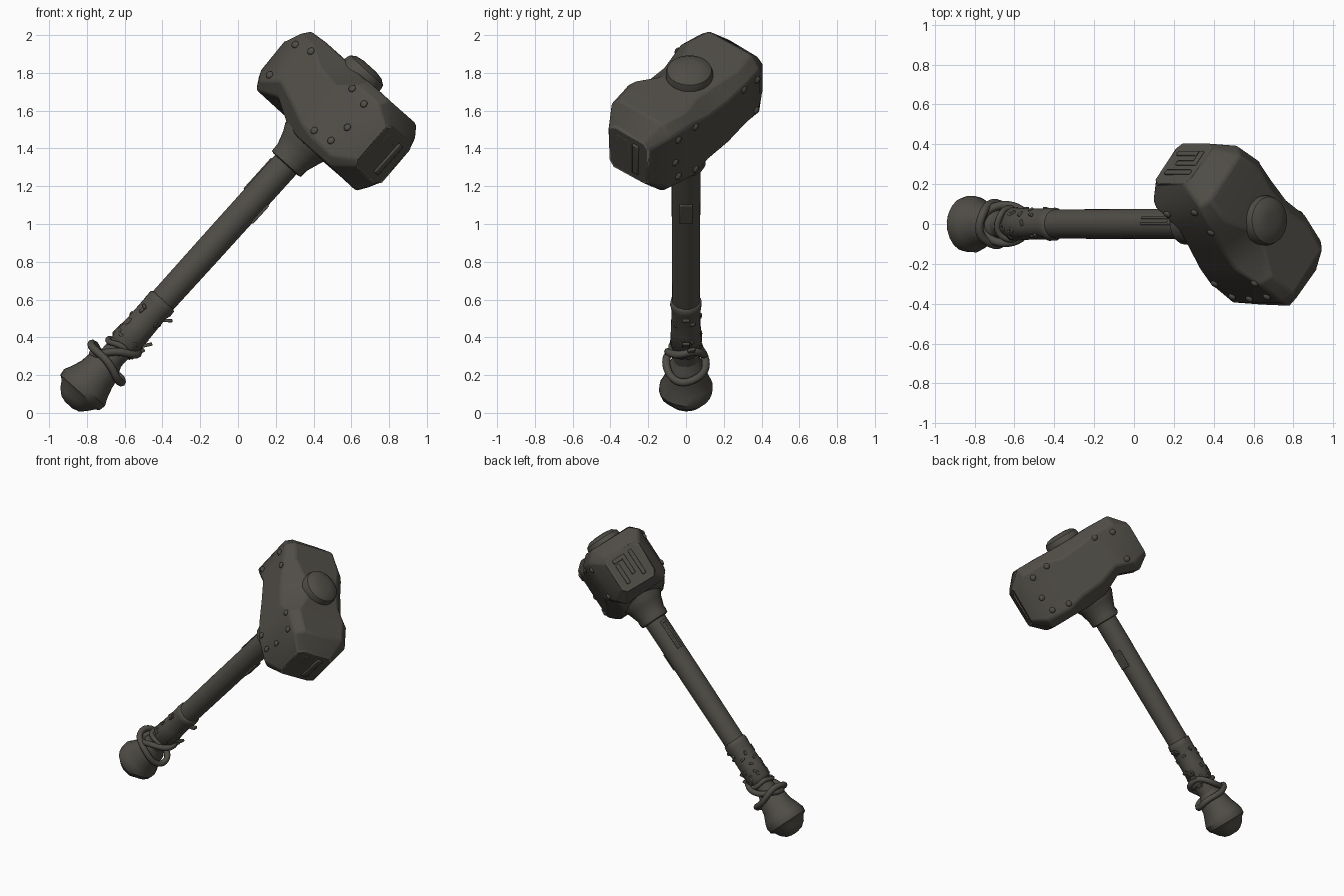
import bpy, bmesh, math, random
from mathutils import Matrix, Vector

random.seed(4)
cube = bpy.data.objects.get("Cube")
if cube:
    bpy.data.objects.remove(cube, do_unlink=True)

# One dark worn metal colour
COLOUR = (0.08, 0.074, 0.062, 1)
iron = bpy.data.materials.new("dark_iron")
iron.use_nodes = True
iron.diffuse_color = COLOUR
iron.node_tree.nodes["Principled BSDF"].inputs["Base Color"].default_value = COLOUR

# Tool frame: local x runs along the head, local z runs up the handle
ACROSS = math.radians(41)        # local angle of the handle's lower side
up = Vector((0.67, 0, 0.742)).normalized()
across = Vector((0.742, 0, -0.67)).normalized()
side = Vector((0, 1, 0))
along = across * math.cos(ACROSS) - side * math.sin(ACROSS)
depth = across * math.sin(ACROSS) + side * math.cos(ACROSS)
FRAME = Matrix((along, depth, up)).transposed().to_4x4()
FRAME.translation = (0.511, 0, 1.6)


def finish(name, bm, bevel=0, angle=35):
    """Turn a bmesh into a smooth-shaded object in the tool frame."""
    bmesh.ops.recalc_face_normals(bm, faces=bm.faces)
    mesh = bpy.data.meshes.new(name)
    bm.to_mesh(mesh)
    bm.free()
    obj = bpy.data.objects.new(name, mesh)
    bpy.context.collection.objects.link(obj)
    obj.matrix_world = FRAME
    mesh.materials.append(iron)
    if bevel:
        mod = obj.modifiers.new("worn_edges", "BEVEL")
        mod.width, mod.segments = bevel, 2
    bpy.ops.object.select_all(action="DESELECT")
    obj.select_set(True)
    bpy.context.view_layer.objects.active = obj
    bpy.ops.object.shade_smooth_by_angle(angle=math.radians(angle))
    return obj


def loft(bm, rings):
    """Skin a list of equal point rings and cap both ends."""
    loops = [[bm.verts.new(p) for p in ring] for ring in rings]
    n = len(loops[0])
    for a, b in zip(loops, loops[1:]):
        for i in range(n):
            bm.faces.new((a[i], a[(i + 1) % n], b[(i + 1) % n], b[i]))
    return [bm.faces.new(loops[0][::-1]), bm.faces.new(loops[-1])]


def lathe(name, profile, sides=32, wobble=0.0, angle=35, shift=(0, 0)):
    """Spin (height, radius) pairs round the handle axis."""
    bm = bmesh.new()
    rings = []
    for z, r in profile:
        ring = []
        for i in range(sides):
            a = math.tau * i / sides
            k = r + random.uniform(-wobble, wobble)
            ring.append((shift[0] + k * math.cos(a), shift[1] + k * math.sin(a), z))
        rings.append(ring)
    loft(bm, rings)
    return finish(name, bm, angle=angle)


def block(bm, centre, size, turn=Matrix()):
    m = Matrix.Translation(centre) @ turn @ Matrix.Diagonal((*size, 1))
    bmesh.ops.create_cube(bm, size=1, matrix=m)


# Head: chamfered block, hollowed at the front edges, with a chipped lower edge
def section(x, half, top, low, back, front_top, front_low):
    pts = [(half, back - low), (half, top - back), (half - back, top), (front_top - half, top),
           (-half, top - front_top), (-half, front_low - low), (front_low - half, -low),
           (half - back, -low)]
    j = 0.005
    return [(x + random.uniform(-j, j), y + random.uniform(-j, j), z + random.uniform(-j, j))
            for y, z in pts]


bm = bmesh.new()
ends = loft(bm, [section(*s) for s in (
    (-0.462, 0.135, 0.13, 0.14, 0.035, 0.035, 0.035),
    (-0.365, 0.205, 0.23, 0.195, 0.06, 0.05, 0.045),
    (-0.22, 0.235, 0.24, 0.15, 0.06, 0.06, 0.08),
    (-0.08, 0.23, 0.235, 0.22, 0.085, 0.12, 0.11),
    (0.08, 0.23, 0.235, 0.24, 0.085, 0.13, 0.07),
    (0.2, 0.235, 0.24, 0.24, 0.06, 0.055, 0.055),
    (0.365, 0.205, 0.235, 0.235, 0.06, 0.05, 0.05),
    (0.462, 0.135, 0.145, 0.145, 0.035, 0.035, 0.035))])
bmesh.ops.inset_individual(bm, faces=ends, thickness=0.02, depth=-0.014)
finish("hammer_head", bm, bevel=0.012)

# Raised bars within the sunken striking faces
bm = bmesh.new()
block(bm, (0.458, 0.05, 0), (0.03, 0.04, 0.2))
block(bm, (0.453, -0.04, 0), (0.02, 0.09, 0.2))
for y, z, w, h in ((-0.06, 0, 0.028, 0.19), (0.0, 0.02, 0.028, 0.15),
                   (0.065, -0.02, 0.028, 0.15), (0.035, 0.08, 0.09, 0.03)):
    block(bm, (-0.457, y, z), (0.03, w, h))
finish("face_bars", bm, bevel=0.006)

# Rivets along both broad sides
bm = bmesh.new()
for sy in (-1, 1):
    for x, z in ((-0.33, 0.12), (-0.32, -0.09), (-0.2, 0.15), (0.19, 0.15), (0.31, 0.13),
                 (0.33, -0.02), (0.31, -0.13), (0.19, -0.15)):
        skin = 0.233 - 0.18 * max(0, abs(x) - 0.22)
        m = Matrix.Translation((x, sy * skin, z)) @ Matrix.Diagonal((1, 0.6, 1, 1))
        bmesh.ops.create_icosphere(bm, subdivisions=2, radius=0.021, matrix=m)
finish("rivets", bm)

# Domed cap on top, collar below
lathe("top_cap", [(0.18, 0.125), (0.25, 0.125), (0.272, 0.118), (0.292, 0.09), (0.3, 0.045)],
      shift=(-0.025, 0.002))
lathe("collar", [(-0.385, 0.085), (-0.38, 0.102), (-0.355, 0.106), (-0.33, 0.104),
                 (-0.26, 0.128), (-0.22, 0.15), (-0.12, 0.16)], sides=16, wobble=0.003)

# Handle, leather sleeve and its rim
lathe("handle", [(-1.9, 0.068), (-1.5, 0.072), (-1.0, 0.075), (-0.2, 0.077)])
lathe("sleeve", [(-1.68, 0.07), (-1.66, 0.084), (-1.55, 0.08), (-1.42, 0.078), (-1.39, 0.084),
                 (-1.36, 0.082), (-1.35, 0.07)], sides=20, wobble=0.003, angle=50)

# Pommel with flared rim and rounded end
lathe("pommel", [(-2.1, 0.025), (-2.09, 0.06), (-2.06, 0.095), (-2.025, 0.118), (-2.01, 0.138),
                 (-1.975, 0.144), (-1.94, 0.132), (-1.88, 0.108), (-1.83, 0.1), (-1.80, 0.085),
                 (-1.76, 0.068)], sides=20, wobble=0.003)


# Crossed cord loops round the neck of the pommel
def cord(name, z, rx, ry, tilt, thick=0.021, n=36, m=8):
    turn = (Matrix.Translation((0, 0, z)) @ Matrix.Rotation(ACROSS, 4, "Z")
            @ Matrix.Rotation(math.radians(tilt), 4, "Y"))
    bm = bmesh.new()
    rings = []
    for i in range(n):
        a = math.tau * i / n
        out = Vector((math.cos(a), math.sin(a), 0))
        mid = Vector((rx * out.x, ry * out.y, 0.008 * math.sin(3 * a)))
        rings.append([bm.verts.new(turn @ (mid + out * thick * math.cos(b)
                      + Vector((0, 0, thick * math.sin(b)))))
                      for b in (math.tau * k / m for k in range(m))])
    for i in range(n):
        p, q = rings[i], rings[(i + 1) % n]
        for k in range(m):
            bm.faces.new((p[k], p[(k + 1) % m], q[(k + 1) % m], q[k]))
    finish(name, bm, angle=60)


cord("cord_lower", -1.8, 0.13, 0.105, 10)
cord("cord_upper", -1.73, 0.12, 0.095, -42)
cord("cord_binding", -1.69, 0.078, 0.078, -8, 0.016)

# Torn scraps on the sleeve and loose cord ends
bm = bmesh.new()


def on_handle(angle, z, r):
    return Matrix.Translation((0, 0, z)) @ Matrix.Rotation(angle, 4, "Z") @ Matrix.Translation((r, 0, 0))


for i in range(26):
    spot = on_handle(random.uniform(0, math.tau), random.uniform(-1.67, -1.42), 0.078)
    roll = Matrix.Rotation(random.uniform(0, 3), 4, "X")
    block(bm, (0, 0, 0), (0.016, 0.03, 0.016), spot @ roll)
for angle, z, length, tilt in ((ACROSS, -1.6, 0.09, 35), (ACROSS, -1.42, 0.06, 50),
                               (ACROSS + 0.3, -1.66, 0.1, 20)):
    lean = Matrix.Rotation(math.radians(tilt), 4, "Y")
    block(bm, (0, 0, 0), (0.018, 0.04, length), on_handle(angle, z, 0.085) @ lean)
finish("torn_scraps", bm, bevel=0.004)

# Worn splinters on the shaft
bm = bmesh.new()
for angle, z, width, length in ((ACROSS, -0.67, 0.07, 0.13), (ACROSS + 2.7, -0.52, 0.016, 0.22),
                                (ACROSS + 3.1, -0.52, 0.016, 0.22), (ACROSS + 2.9, -0.42, 0.04, 0.02)):
    block(bm, (0, 0, 0), (0.016, width, length), on_handle(angle, z, 0.074))
finish("shaft_splinters", bm, bevel=0.005)
